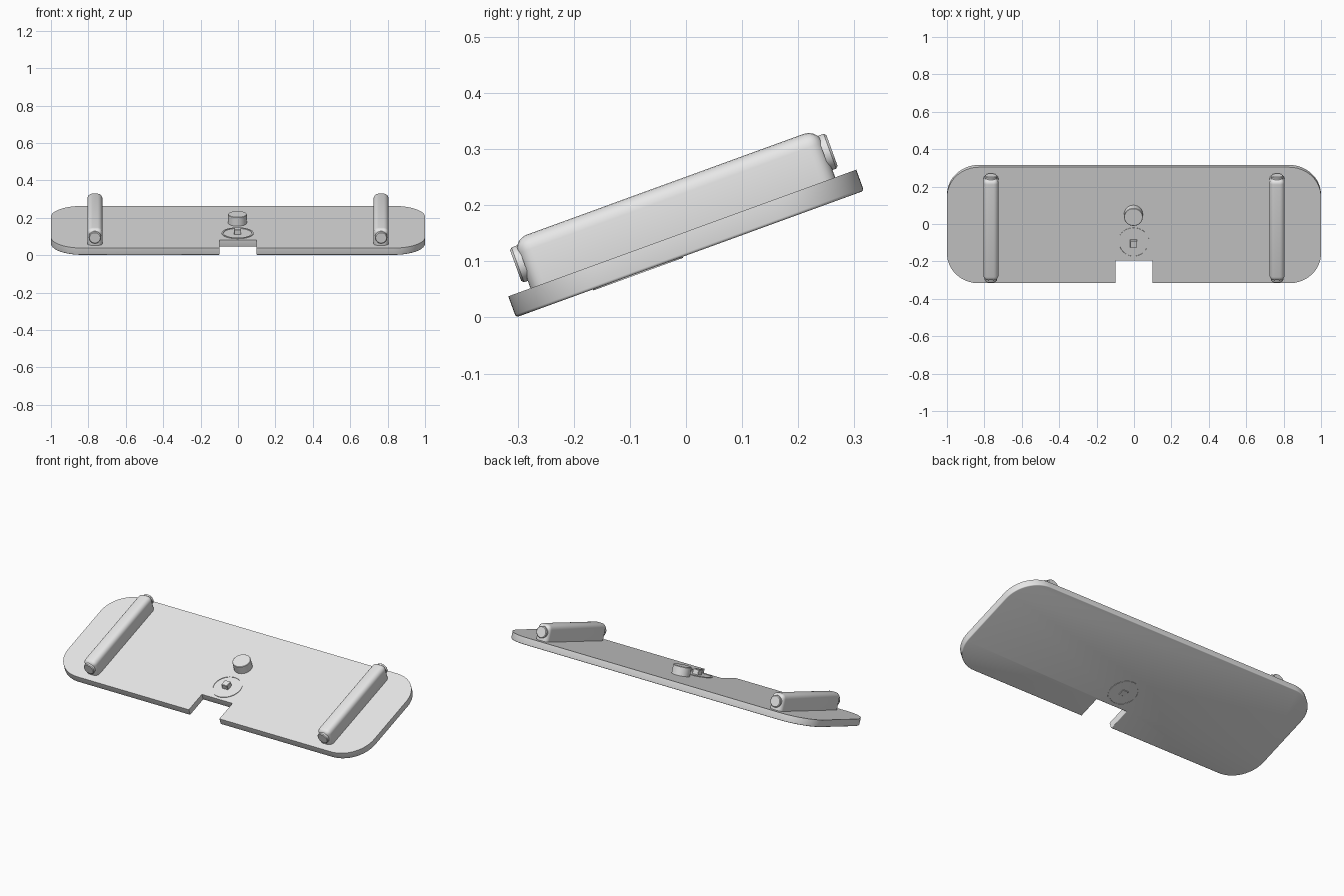
import bpy, bmesh, math
from mathutils import Matrix, Vector

if "Cube" in bpy.data.objects:
    bpy.data.objects.remove(bpy.data.objects["Cube"], do_unlink=True)

grey = bpy.data.materials.new("plain grey")
grey.use_nodes = True
grey.diffuse_color = (0.8, 0.8, 0.8, 1)
grey.node_tree.nodes["Principled BSDF"].inputs["Base Color"].default_value = (0.8, 0.8, 0.8, 1)

# Parts are laid out flat (y runs up the slope, z is the board normal), then tilted
TILT = Matrix.Translation((0, -0.303, 0)) @ Matrix.Rotation(math.radians(20), 4, 'X')
LENGTH, THICK, RADIUS = 0.66, 0.04, 0.17


def finish(name, bm):
    bmesh.ops.recalc_face_normals(bm, faces=bm.faces)
    mesh = bpy.data.meshes.new(name)
    bm.to_mesh(mesh)
    bm.free()
    mesh.materials.append(grey)
    obj = bpy.data.objects.new(name, mesh)
    bpy.context.collection.objects.link(obj)
    obj.matrix_world = TILT
    bpy.ops.object.select_all(action='DESELECT')
    obj.select_set(True)
    bpy.context.view_layer.objects.active = obj
    bpy.ops.object.shade_smooth_by_angle(angle=math.radians(35))
    return obj


def box(name, lo, hi, bevel=0.0, segments=4):
    lo, hi = Vector(lo), Vector(hi)
    bm = bmesh.new()
    bmesh.ops.create_cube(bm, size=1, matrix=Matrix.Translation((lo + hi) / 2)
                          @ Matrix.Diagonal((*(hi - lo), 1)))
    if bevel:
        bmesh.ops.bevel(bm, geom=bm.edges[:], offset=bevel, segments=segments,
                        profile=0.5, affect='EDGES')
    return finish(name, bm)


def lathe(name, profile, matrix, closed=False, steps=48):
    """Spin (radius, height) points around z; an open profile is capped on the axis."""
    bm = bmesh.new()
    verts = [bm.verts.new((r, 0, h)) for r, h in profile]
    pairs = list(zip(verts, verts[1:]))
    if closed:
        pairs.append((verts[-1], verts[0]))
    edges = [bm.edges.new(p) for p in pairs]
    bmesh.ops.spin(bm, geom=verts + edges, cent=(0, 0, 0), axis=(0, 0, 1),
                   angle=math.tau, steps=steps, use_duplicate=False)
    bmesh.ops.remove_doubles(bm, verts=bm.verts, dist=1e-5)
    bm.transform(matrix)
    return finish(name, bm)


# Board: rounded rectangle with a notch in the front edge
outline = []
for cx, cy, start in ((1 - RADIUS, RADIUS, -90), (1 - RADIUS, LENGTH - RADIUS, 0),
                      (RADIUS - 1, LENGTH - RADIUS, 90), (RADIUS - 1, RADIUS, 180)):
    for i in range(17):
        a = math.radians(start + 90 * i / 16)
        outline.append((cx + RADIUS * math.cos(a), cy + RADIUS * math.sin(a)))
outline += [(-0.1, 0), (-0.1, 0.13), (0.1, 0.13), (0.1, 0)]
bm = bmesh.new()
base = bm.faces.new([bm.verts.new((x, y, 0)) for x, y in outline])
top = bmesh.ops.extrude_face_region(bm, geom=[base], use_keep_orig=True)
bmesh.ops.translate(bm, vec=(0, 0, THICK),
                    verts=[g for g in top["geom"] if isinstance(g, bmesh.types.BMVert)])
bmesh.ops.recalc_face_normals(bm, faces=bm.faces)
rim = [e for e in bm.edges if all(v.co.z < 0.001 for v in e.verts)]
bmesh.ops.bevel(bm, geom=rim, offset=0.005, segments=3, profile=0.5, affect='EDGES')
finish("board", bm)

# Rails with a round cap on each end
CAP = [(0, 0.011), (0.029, 0.011), (0.033, 0.007), (0.033, -0.005)]
for side, x in (("left", 0.765), ("right", -0.765)):
    box(side + "_rail", (x - 0.04, 0.042, 0.008), (x + 0.04, 0.62, 0.132), 0.026, 5)
    for end, y, turn in (("front", 0.042, 90), ("back", 0.62, -90)):
        lathe(f"{side}_rail_{end}_cap", CAP, Matrix.Translation((x, y, 0.087))
              @ Matrix.Rotation(math.radians(turn), 4, 'X'))

# Round knob
lathe("knob", [(0, -0.005), (0.05, -0.005), (0.05, 0.048), (0.048, 0.05), (0, 0.05)],
      Matrix.Translation((-0.003, 0.394, THICK)))

# Thin ring through the board, with a small post at its centre
lathe("ring", [(0.076, -0.002), (0.085, -0.002), (0.085, THICK + 0.003), (0.076, THICK + 0.003)],
      Matrix.Translation((-0.002, 0.231, 0)), closed=True)
box("post", (-0.021, 0.212, -0.002), (0.017, 0.25, THICK + 0.028), 0.002, 1)
